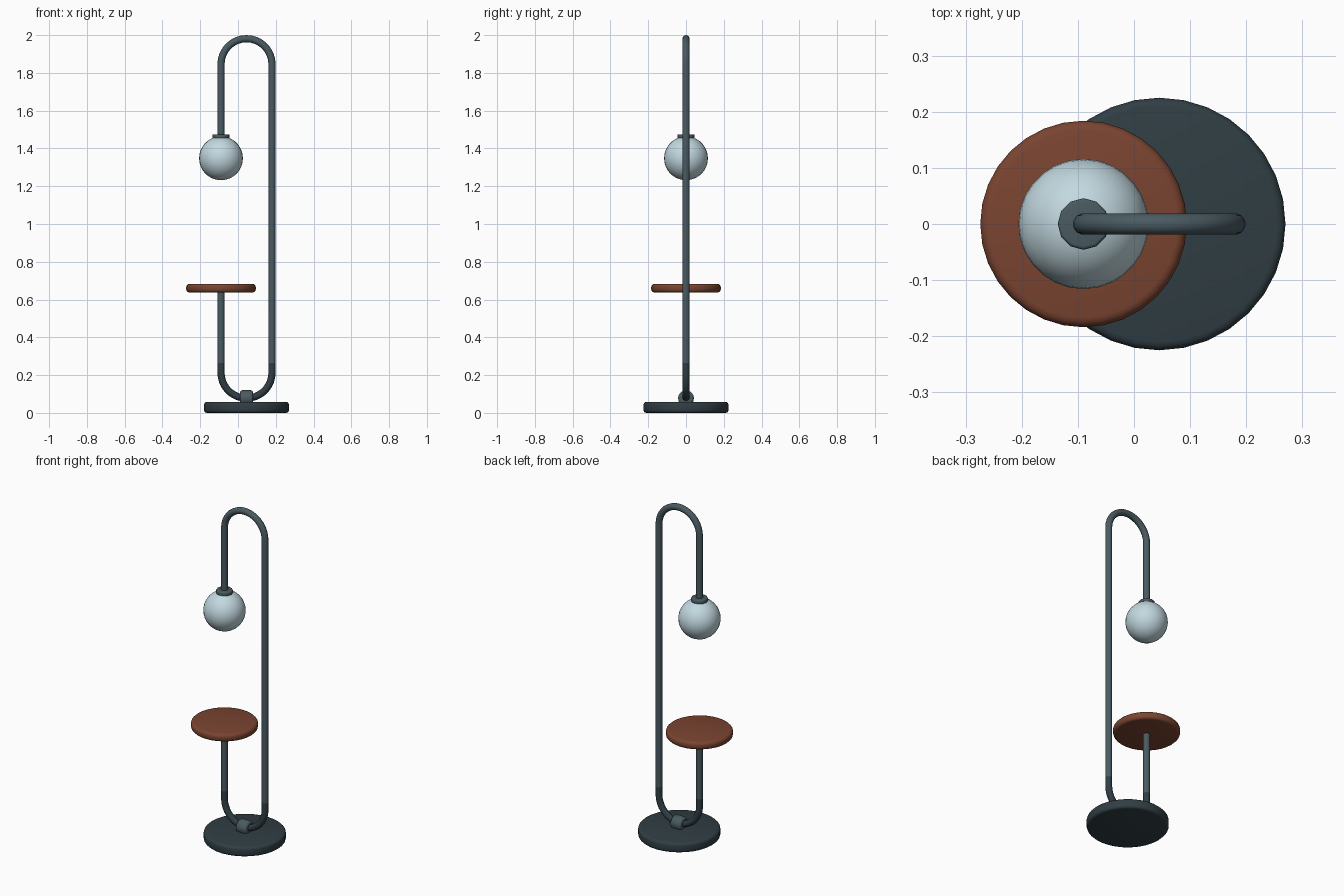
import bpy, bmesh, math
from mathutils import Vector, Matrix

if "Cube" in bpy.data.objects:
    bpy.data.objects.remove(bpy.data.objects["Cube"])


def material(name, rgb):
    m = bpy.data.materials.new(name)
    m.diffuse_color = (*rgb, 1)
    m.use_nodes = True
    m.node_tree.nodes["Principled BSDF"].inputs["Base Color"].default_value = m.diffuse_color
    return m


DARK = material("dark slate", (0.030, 0.048, 0.057))
GREY = material("slate grey", (0.068, 0.104, 0.120))
WOOD = material("brown wood", (0.195, 0.058, 0.030))
GLASS = material("pale glass", (0.54, 0.69, 0.745))


def finish(name, bm, mats, angle=40):
    bmesh.ops.recalc_face_normals(bm, faces=bm.faces)
    me = bpy.data.meshes.new(name)
    bm.to_mesh(me)
    bm.free()
    ob = bpy.data.objects.new(name, me)
    bpy.context.collection.objects.link(ob)
    for m in mats:
        me.materials.append(m)
    bpy.ops.object.select_all(action='DESELECT')
    ob.select_set(True)
    bpy.context.view_layer.objects.active = ob
    bpy.ops.object.shade_smooth_by_angle(angle=math.radians(angle))
    return ob


def disc(name, centre, r, height, bevel, sides, mat, axis='Z'):
    """Cylinder with rounded rims."""
    bm = bmesh.new()
    bmesh.ops.create_cone(bm, cap_ends=True, segments=sides, radius1=r, radius2=r, depth=height)
    rims = [e for e in bm.edges if abs(e.verts[0].co.z - e.verts[1].co.z) < 1e-5]
    bmesh.ops.bevel(bm, geom=rims, offset=bevel, segments=3, profile=0.5, affect='EDGES')
    if axis == 'X':
        bmesh.ops.rotate(bm, verts=bm.verts, matrix=Matrix.Rotation(math.pi / 2, 3, 'Y'))
    bmesh.ops.translate(bm, verts=bm.verts, vec=Vector(centre))
    return finish(name, bm, [mat])


# Layout
CX, BEND, TUBE = 0.045, 0.135, 0.019
LEFT, RIGHT = CX - BEND, CX + BEND
LOW, HIGH, SPLIT = 0.213, 1.846, 0.265

# Base, table top, clamp and lamp collar
disc("base", (CX, 0, 0.029), 0.225, 0.058, 0.015, 32, DARK)
disc("table_top", (LEFT, 0, 0.66), 0.184, 0.046, 0.017, 32, WOOD)
disc("clamp", (CX, 0, 0.078), 0.042, 0.07, 0.012, 16, GREY, 'X')
disc("lamp_collar", (LEFT, 0, 1.46), 0.046, 0.03, 0.006, 12, GREY)

# Glass globe
bm = bmesh.new()
bmesh.ops.create_uvsphere(bm, u_segments=28, v_segments=18, radius=0.116)
bmesh.ops.translate(bm, verts=bm.verts, vec=(LEFT, 0, 1.348))
finish("lamp_globe", bm, [GLASS])


# Bent tube swept along a path in the xz plane
def arc(z, a0, a1, n=18):
    return [Vector((CX + BEND * math.cos(a), 0, z + BEND * math.sin(a)))
            for a in (a0 + (a1 - a0) * i / n for i in range(n + 1))]


path = [Vector((LEFT, 0, 0.65)), Vector((LEFT, 0, SPLIT))]
path += arc(LOW, math.pi, 2 * math.pi)
path += [Vector((RIGHT, 0, SPLIT))]
path += arc(HIGH, 0, math.pi)
path += [Vector((LEFT, 0, 1.45))]

bm = bmesh.new()
sides, rings = 14, []
for i, p in enumerate(path):
    t = (path[min(i + 1, len(path) - 1)] - path[max(i - 1, 0)]).normalized()
    n = Vector((t.z, 0, -t.x))
    rings.append([bm.verts.new(p + TUBE * (n * math.cos(a) + Vector((0, math.sin(a), 0))))
                  for a in (2 * math.pi * k / sides for k in range(sides))])
for a, b in zip(rings, rings[1:]):
    for k in range(sides):
        j = (k + 1) % sides
        f = bm.faces.new((a[k], a[j], b[j], b[k]))
        # lower bend is darker
        f.material_index = 0 if f.calc_center_median().z < SPLIT else 1
bm.faces.new(rings[0])
bm.faces.new(rings[-1])
finish("bent_tube", bm, [DARK, GREY])
